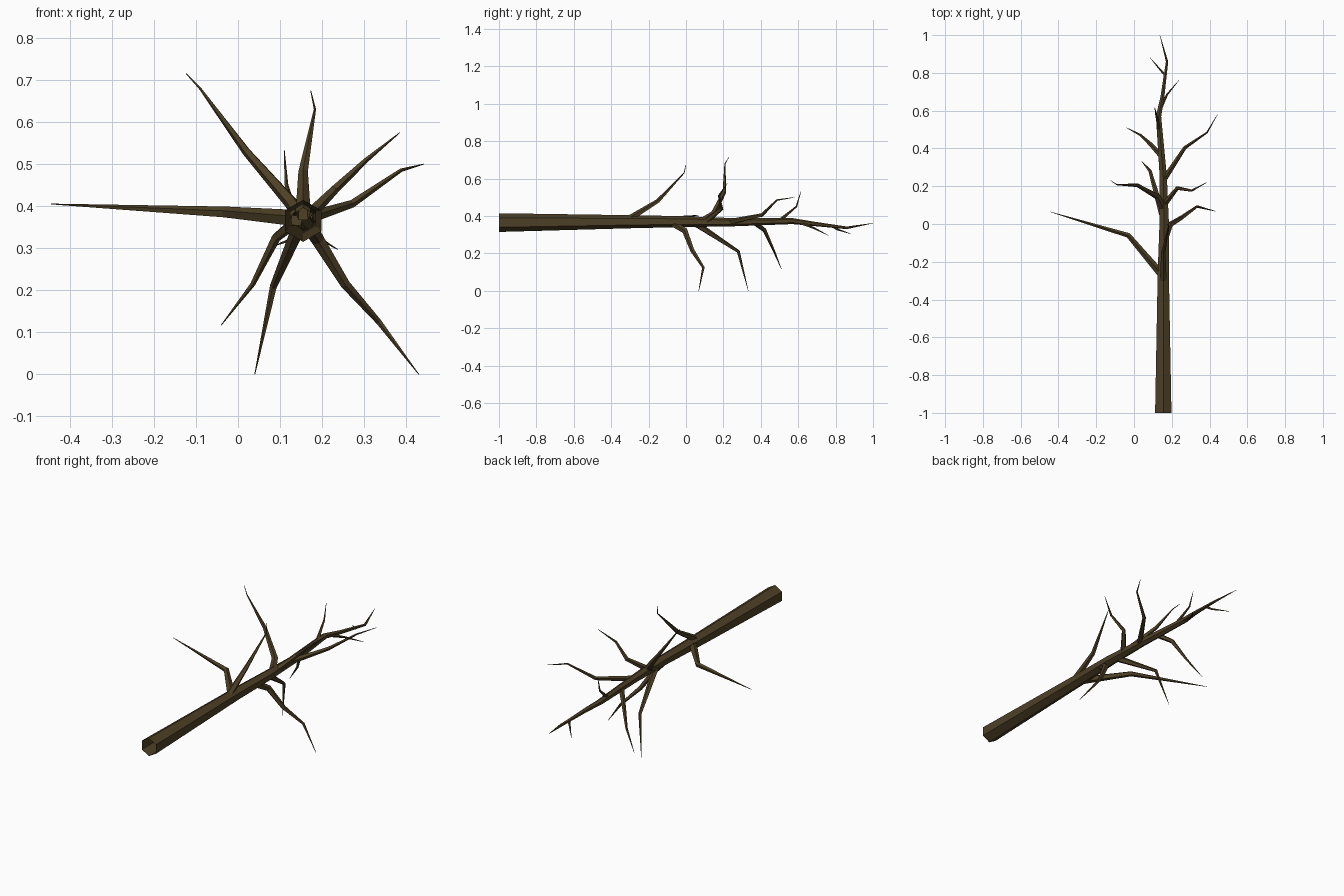
import bpy, bmesh, math
from mathutils import Vector

if "Cube" in bpy.data.objects:
    bpy.data.objects.remove(bpy.data.objects["Cube"])

bark = bpy.data.materials.new("dark brown bark")
bark.diffuse_color = (0.075, 0.051, 0.019, 1)
bark.use_nodes = True
bark.node_tree.nodes["Principled BSDF"].inputs["Base Color"].default_value = bark.diffuse_color


def limb(name, path, radii, sides):
    """Flat-faced tapering tube swept along a path, open at the base, closed at the tip."""
    pts = [Vector(p) for p in path]
    bm = bmesh.new()
    rings = []
    up = Vector((0, 0, 1))
    last = len(pts) - 1
    for i, p in enumerate(pts):
        a = (p - pts[max(i - 1, 0)]).normalized()
        b = (pts[min(i + 1, last)] - p).normalized()
        t = (a + b).normalized()
        # carry the previous up direction along to avoid twisting
        if abs(up.dot(t)) > 0.95:
            up = Vector((0, -1, 0))
        up = (up - t * up.dot(t)).normalized()
        side = t.cross(up)
        ring = []
        for k in range(sides):
            ang = 2 * math.pi * k / sides
            ring.append(bm.verts.new(p + (up * math.cos(ang) + side * math.sin(ang)) * radii[i]))
        rings.append(ring)
    for r0, r1 in zip(rings, rings[1:]):
        for k in range(sides):
            n = (k + 1) % sides
            bm.faces.new((r0[k], r0[n], r1[n], r1[k]))
    bm.faces.new(rings[-1])
    bmesh.ops.recalc_face_normals(bm, faces=bm.faces)
    me = bpy.data.meshes.new(name)
    bm.to_mesh(me)
    bm.free()
    me.materials.append(bark)
    ob = bpy.data.objects.new(name, me)
    bpy.context.collection.objects.link(ob)


# Trunk lying along y
limb("trunk",
     [(.155, -1, .365), (.155, -.25, .37), (.16, 0, .37), (.155, .25, .367),
      (.13, .57, .373), (.15, .67, .36), (.175, .86, .337), (.137, 1, .362)],
     [.05, .034, .029, .022, .016, .012, .007, .001], 6)

# Branches: base radius, then path from trunk to tip
branches = [
    (.021, [(.14, -.26, .37), (-.03, -.06, .385), (-.445, .065, .405)]),
    (.019, [(.15, .09, .375), (.125, .145, .41), (.02, .205, .53), (-.09, .208, .68), (-.123, .23, .715)]),
    (.019, [(.155, -.31, .38), (.155, -.15, .48), (.183, -.01, .63), (.173, 0, .675)]),
    (.016, [(.165, .11, .375), (.23, .19, .44), (.305, .177, .51), (.385, .22, .575)]),
    (.016, [(.155, .23, .368), (.27, .405, .405), (.387, .485, .485), (.442, .58, .5)]),
    (.019, [(.165, -.07, .36), (.19, -.005, .32), (.255, .035, .215), (.335, .093, .125), (.43, .068, 0)]),
    (.018, [(.15, .05, .36), (.085, .28, .21), (.04, .333, 0)]),
    (.015, [(.145, .36, .37), (.09, .42, .325), (.035, .47, .215), (-.04, .51, .117)]),
    (.010, [(.135, .5, .375), (.115, .59, .45), (.11, .615, .533)]),
    (.009, [(.14, .61, .365), (.175, .685, .335), (.237, .76, .297)]),
    (.007, [(.168, .785, .345), (.145, .81, .328), (.085, .88, .305)]),
]
for i, (r, path) in enumerate(branches, 1):
    pts = [Vector(p) for p in path]
    # taper by distance along the branch
    dist = [0]
    for a, b in zip(pts, pts[1:]):
        dist.append(dist[-1] + (b - a).length)
    radii = [max(r * (1 - d / dist[-1]) ** .85, .001) for d in dist]
    limb(f"branch_{i}", path, radii, 5)
